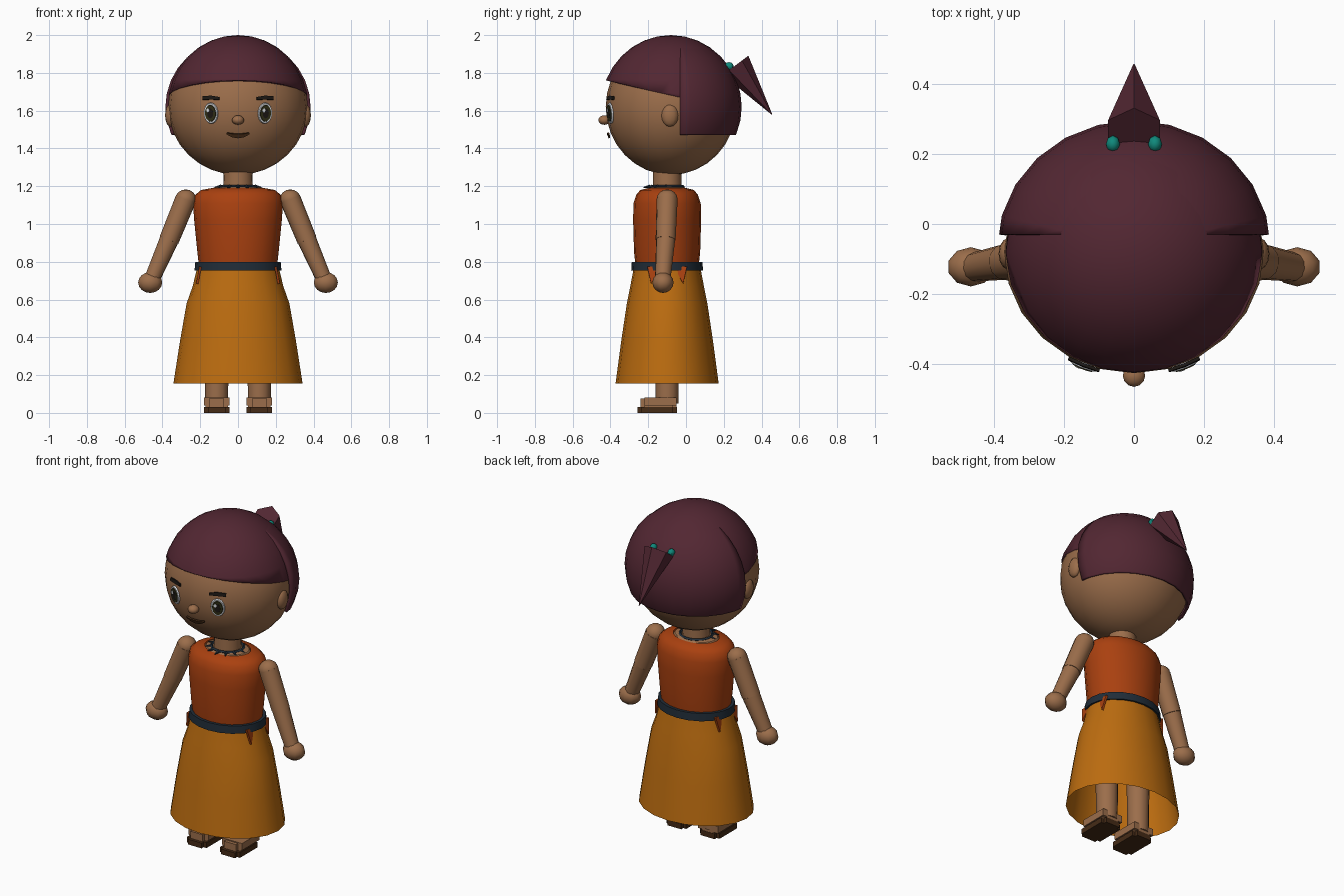
import bpy, bmesh, math
from mathutils import Vector, Matrix

if "Cube" in bpy.data.objects:
    bpy.data.objects.remove(bpy.data.objects["Cube"])


def material(name, rgb):
    m = bpy.data.materials.new(name)
    m.use_nodes = True
    m.diffuse_color = (*rgb, 1)
    m.node_tree.nodes["Principled BSDF"].inputs["Base Color"].default_value = (*rgb, 1)
    return m


SKIN = material("brown skin", (0.33, 0.155, 0.07))
HAIR = material("plum hair", (0.085, 0.02, 0.032))
ORANGE = material("burnt orange cloth", (0.40, 0.052, 0.005))
YELLOW = material("ochre cloth", (0.50, 0.15, 0.005))
SLATE = material("dark slate", (0.015, 0.026, 0.04))
SOLE = material("dark brown leather", (0.06, 0.024, 0.008))
TEAL = material("teal", (0.005, 0.25, 0.2))
WHITE = material("eye white", (0.75, 0.77, 0.8))
BLACK = material("brow black", (0.012, 0.009, 0.007))
OLIVE = material("dark olive iris", (0.03, 0.028, 0.008))

HEAD = Vector((0, -0.08, 1.62))
HEAD_R = Vector((0.37, 0.345, 0.36))
BODY_Y = -0.1


def finish(name, bm, mat, smooth=True):
    bmesh.ops.recalc_face_normals(bm, faces=bm.faces)
    me = bpy.data.meshes.new(name)
    bm.to_mesh(me)
    bm.free()
    me.materials.append(mat)
    ob = bpy.data.objects.new(name, me)
    bpy.context.collection.objects.link(ob)
    if smooth:
        bpy.ops.object.select_all(action='DESELECT')
        ob.select_set(True)
        bpy.context.view_layer.objects.active = ob
        bpy.ops.object.shade_smooth_by_angle(angle=math.radians(40))
    return ob


def place(center, radii):
    return Matrix.Translation(center) @ Matrix.Diagonal((*radii, 1))


def ball(name, mat, center, radii, seg=24, rings=16, cuts=()):
    """Ellipsoid; each cut (point, normal) removes the side the normal points to."""
    bm = bmesh.new()
    bmesh.ops.create_uvsphere(bm, u_segments=seg, v_segments=rings, radius=1,
                              matrix=place(center, radii))
    for co, no in cuts:
        bmesh.ops.bisect_plane(bm, geom=bm.verts[:] + bm.edges[:] + bm.faces[:],
                               plane_co=co, plane_no=no, clear_outer=True)
    return finish(name, bm, mat)


def loft(name, mat, rings, cx=0, cy=BODY_Y, seg=20, caps=False):
    """Stack of elliptical rings (z, rx, ry)."""
    bm = bmesh.new()
    loops = [[bm.verts.new((cx + rx * math.cos(t), cy + ry * math.sin(t), z))
              for t in (math.tau * i / seg for i in range(seg))] for z, rx, ry in rings]
    for a, b in zip(loops, loops[1:]):
        for i in range(seg):
            j = (i + 1) % seg
            bm.faces.new((a[i], a[j], b[j], b[i]))
    if caps:
        bm.faces.new(loops[0])
        bm.faces.new(loops[-1])
    return finish(name, bm, mat)


def limb(name, mat, a, b, ra, rb, seg=12, smooth=True):
    """Tapered cylinder from a to b."""
    a, b = Vector(a), Vector(b)
    bm = bmesh.new()
    turn = (b - a).to_track_quat('Z', 'Y').to_matrix().to_4x4()
    bmesh.ops.create_cone(bm, cap_ends=True, segments=seg, radius1=ra, radius2=rb,
                          depth=(b - a).length,
                          matrix=Matrix.Translation((a + b) / 2) @ turn)
    return finish(name, bm, mat, smooth)


def box(name, mat, center, size, bevel=0):
    bm = bmesh.new()
    bmesh.ops.create_cube(bm, size=1, matrix=place(center, size))
    if bevel:
        upright = [e for e in bm.edges if abs(e.verts[0].co.z - e.verts[1].co.z) > 0.01]
        bmesh.ops.bevel(bm, geom=upright, offset=bevel, segments=2, affect='EDGES')
    return finish(name, bm, mat, False)


def on_face(x, z, lift=0):
    """Point and normal on the front of the head."""
    dz = z - HEAD.z
    y = -HEAD_R.y * math.sqrt(1 - (x / HEAD_R.x) ** 2 - (dz / HEAD_R.z) ** 2)
    n = Vector((x / HEAD_R.x ** 2, y / HEAD_R.y ** 2, dz / HEAD_R.z ** 2)).normalized()
    return HEAD + Vector((x, y, dz)) + n * lift, n


def face_disc(name, mat, base, x, z, rx, rz, lift):
    """Thin oval plate lying on the face, tangent at the base point."""
    p, n = on_face(*base)
    frame = Matrix.Translation(p) @ n.to_track_quat('Z', 'Y').to_matrix().to_4x4()
    bm = bmesh.new()
    bmesh.ops.create_cone(bm, cap_ends=True, segments=20, radius1=1, radius2=0.93, depth=0.008,
                          matrix=frame @ place((x, z, lift), (rx, rz, 1)))
    return finish(name, bm, mat, False)


def face_strip(name, mat, points):
    """Thin band over the face through (x, z, half height) points."""
    bm = bmesh.new()
    rows = [[bm.verts.new(on_face(x, z + s * h, 0.012)[0]) for s in (-1, 1)] for x, z, h in points]
    for a, b in zip(rows, rows[1:]):
        bm.faces.new((a[0], b[0], b[1], a[1]))
    ob = finish(name, bm, mat, False)
    ob.modifiers.new("thickness", 'SOLIDIFY').thickness = 0.009


# Head and hair
ball("head", SKIN, HEAD, HEAD_R)
cap_cut = (Vector((0, -0.42, 1.76)), Vector((0, -0.09, -0.39)).normalized())
cap = ball("hair_cap", HAIR, HEAD, (0.372, 0.37, 0.38), cuts=[cap_cut])
back = ball("hair_back", HAIR, (0, -0.07, 1.62), (0.39, 0.365, 0.37),
            cuts=[((0, -0.03, 0), (0, -1, 0)), ((0, 0, 1.47), (0, 0, -1))])
for shell in (cap, back):
    shell.modifiers.new("thickness", 'SOLIDIFY').thickness = 0.015
limb("ponytail", HAIR, (0, 0.262, 1.84), (0, 0.455, 1.58), 0.085, 0.002, 6, False)

# Face
ball("nose", SKIN, (0, -0.432, 1.55), (0.032, 0.032, 0.025), 12, 8)
face_strip("mouth", SOLE, [(-0.057, 1.486, 0.004), (-0.03, 1.476, 0.009), (0, 1.473, 0.011),
                           (0.03, 1.476, 0.009), (0.057, 1.486, 0.004)])

for side, s in (("left", 1), ("right", -1)):
    eye = (s * 0.142, 1.587)
    face_disc(side + "_eye_white", WHITE, eye, 0, 0, 0.041, 0.056, 0.006)
    face_disc(side + "_iris", OLIVE, eye, 0, 0, 0.032, 0.046, 0.010)
    face_disc(side + "_pupil", BLACK, eye, 0, 0, 0.018, 0.028, 0.011)
    face_disc(side + "_eye_glint", WHITE, eye, -0.012, 0.016, 0.009, 0.011, 0.013)
    face_strip(side + "_brow", BLACK, [(s * 0.097, 1.664, 0.007), (s * 0.14, 1.668, 0.01),
                                       (s * 0.183, 1.666, 0.009)])
    ball(side + "_ear", SKIN, (s * 0.358, -0.085, 1.575), (0.028, 0.045, 0.06), 12, 8)
    ball(side + "_hair_tie", TEAL, (s * 0.06, 0.228, 1.835), (0.02, 0.024, 0.022), 8, 6)

    # Arm
    shoulder = (s * 0.277, -0.1, 1.13)
    elbow = (s * 0.365, -0.108, 0.915)
    wrist = (s * 0.45, -0.122, 0.72)
    ball(side + "_shoulder", SKIN, shoulder, (0.056, 0.056, 0.053), 12, 8)
    limb(side + "_upper_arm", SKIN, shoulder, elbow, 0.056, 0.053)
    limb(side + "_forearm", SKIN, elbow, wrist, 0.051, 0.042)
    ball(side + "_hand", SKIN, (s * 0.465, -0.122, 0.69), (0.067, 0.056, 0.055), 10, 8)

    # Leg and sandal
    limb(side + "_leg", SKIN, (s * 0.113, -0.1, 0.05), (s * 0.113, -0.1, 0.72), 0.06, 0.07)
    box(side + "_foot", SKIN, (s * 0.113, -0.145, 0.05), (0.12, 0.19, 0.05), 0.02)
    box(side + "_sandal_strap", SKIN, (s * 0.113, -0.135, 0.06), (0.136, 0.17, 0.042))
    box(side + "_sole", SOLE, (s * 0.113, -0.153, 0.016), (0.134, 0.21, 0.032), 0.02)

    # Pointed cloth ends hanging below the belt
    bm = bmesh.new()
    for y, lean in ((-0.17, -0.015), (-0.03, 0.015)):
        bm.faces.new([bm.verts.new(p) for p in ((s * 0.205, y - 0.035, 0.775),
                                                (s * 0.205, y + 0.035, 0.775),
                                                (s * 0.222, y + lean, 0.685))])
    ends = finish(side + "_cloth_ends", bm, ORANGE, False)
    ends.modifiers.new("thickness", 'SOLIDIFY').thickness = 0.012

# Body and clothes
loft("neck", SKIN, [(1.17, 0.15, 0.11), (1.193, 0.13, 0.095), (1.2, 0.078, 0.076),
                    (1.32, 0.075, 0.075)])
loft("blouse", ORANGE, [(0.76, 0.205, 0.165), (0.85, 0.215, 0.175), (1.02, 0.232, 0.18),
                        (1.11, 0.238, 0.178), (1.155, 0.226, 0.163), (1.18, 0.195, 0.142),
                        (1.19, 0.14, 0.102)])
loft("skirt", YELLOW, [(0.155, 0.342, 0.273), (0.38, 0.307, 0.243), (0.58, 0.272, 0.213),
                       (0.67, 0.24, 0.195), (0.775, 0.215, 0.175)])
loft("belt", SLATE, [(0.754, 0.205, 0.165), (0.754, 0.23, 0.19), (0.8, 0.226, 0.187),
                     (0.8, 0.2, 0.16)])

# Necklace with small pendants
loft("necklace", SLATE, [(1.19, 0.092, 0.085), (1.199, 0.1, 0.094), (1.207, 0.092, 0.085),
                         (1.199, 0.084, 0.078), (1.19, 0.092, 0.085)])
for i in range(-3, 4):
    d = Vector((math.sin(i * 0.5), -math.cos(i * 0.5), 0))
    start = Vector((0, BODY_Y, 1.198)) + d * 0.09
    limb("necklace_pendant", SLATE, start, start + d * 0.035 - Vector((0, 0, 0.004)), 0.011, 0.002, 6, False)
